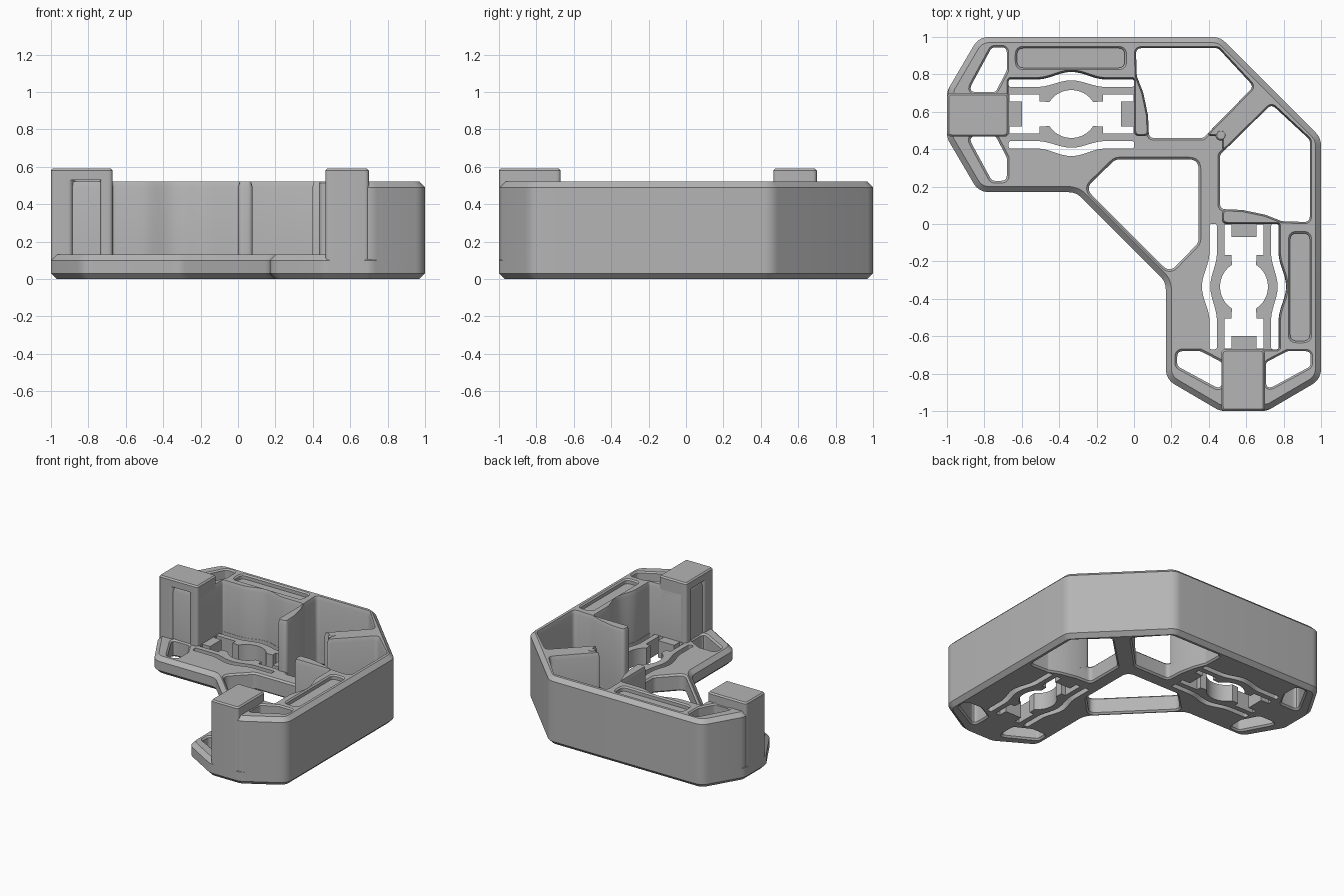
import bpy
import bmesh
import math
from mathutils import Vector

cube = bpy.data.objects.get("Cube")
if cube:
    bpy.data.objects.remove(cube)

grey = bpy.data.materials.new("plain grey")
grey.use_nodes = True
colour = (0.46, 0.46, 0.46, 1)
grey.diffuse_color = colour
grey.node_tree.nodes["Principled BSDF"].inputs["Base Color"].default_value = colour

MID = 0.588          # centre line of an arm
BAY = (-0.67, 0.0)   # ends of the bay along the arm
CENTRE = sum(BAY) / 2
parts = []


def even(p):
    return 1.0


def rim_weight(p):
    """Full rounding on the outer rim, slight rounding on inner edges."""
    return 1.0 if max(abs(p[0]), abs(p[1])) > 0.945 or p[0] + p[1] > 1.4 else 0.3


def rounded(points, r, weight=even, steps=6):
    """Counter-clockwise loop with filleted corners."""
    pts = [Vector(p) for p in points]
    if sum(pts[i - 1].cross(p) for i, p in enumerate(pts)) < 0:
        pts.reverse()
    if not r:
        return pts
    out = []
    for i, p in enumerate(pts):
        a, b = pts[i - 1] - p, pts[(i + 1) % len(pts)] - p
        turn = math.pi - a.angle(b)
        if turn < 0.2:
            out.append(p)
            continue
        reach = min(r * weight(p) * math.tan(turn / 2), a.length * 0.45, b.length * 0.45)
        s, e = p + a.normalized() * reach, p + b.normalized() * reach
        for k in range(steps + 1):
            t = k / steps
            out.append(s * (1 - t) ** 2 + p * (2 * t * (1 - t)) + e * t * t)
    return out


def offset(loop, d, weight):
    """Grow (d > 0) or shrink a loop."""
    out = []
    for i, p in enumerate(loop):
        u = (p - loop[i - 1]).normalized()
        v = (loop[(i + 1) % len(loop)] - p).normalized()
        n = Vector((u.y + v.y, -u.x - v.x)).normalized()
        out.append(p + n * (d * weight(p) / max(0.5, n.dot(Vector((u.y, -u.x))))))
    return out


def solid(name, outline, levels, r=0.0, holes=(), weight=even):
    """Prism through (height, offset) levels; holes are (points, radius, levels)."""
    bm = bmesh.new()
    bottom, top = [], []
    for points, radius, steps, w in [(outline, r, levels, weight)] + [(*h, even) for h in holes]:
        loop = rounded(points, radius, w)
        rings = [[bm.verts.new((p.x, p.y, z)) for p in offset(loop, d, w)] for z, d in steps]
        for low, high in zip(rings, rings[1:]):
            for i in range(len(low)):
                bm.faces.new((low[i - 1], low[i], high[i], high[i - 1]))
        for ring, edges in ((rings[0], bottom), (rings[-1], top)):
            edges += [bm.edges.get((ring[i - 1], ring[i])) for i in range(len(ring))]
    for edges in (bottom, top):
        bmesh.ops.triangle_fill(bm, use_beauty=True, use_dissolve=False, edges=edges, normal=(0, 0, 1))
    bmesh.ops.recalc_face_normals(bm, faces=bm.faces)
    mesh = bpy.data.meshes.new(name)
    bm.to_mesh(mesh)
    bm.free()
    mesh.materials.append(grey)
    ob = bpy.data.objects.new(name, mesh)
    bpy.context.collection.objects.link(ob)
    parts.append(ob)


def swap(points):
    """The same polygon on the other arm."""
    return [(y, x) for x, y in reversed(points)]


def flip(points):
    """Reflect a polygon across the arm's centre line."""
    return [(x, 2 * MID - y) for x, y in reversed(points)]


def on_both(points, r, levels):
    return [(points, r, levels), (swap(points), r, levels)]


def swell(h, a, n=24):
    """Line along the bay at height h that bulges by a in the middle."""
    line = []
    for k in range(n + 1):
        x = BAY[0] + (BAY[1] - BAY[0]) * k / n
        u = min(1, abs(x - CENTRE) / 0.18)
        line.append((x, MID + h + a * 0.5 * (1 + math.cos(math.pi * u))))
    return line


# Shared outlines
half = [(-0.31, 0.17), (-0.83, 0.17), (-1.0, 0.46), (-1.0, 0.71), (-0.83, 1.0), (0.46, 1.0)]
window = [(0.08, 0.46), (0.075, 0.58), (0.05, 0.70), (0.015, 0.79), (0.01, 0.94),
          (0.45, 0.94), (0.64, 0.735), (0.37, 0.46)]
end_hole = [(-0.89, 0.705), (-0.76, 0.945), (-0.68, 0.945), (-0.68, 0.82), (-0.74, 0.705)]
centre_hole = [(-0.26, 0.19), (-0.10, 0.345), (0.345, 0.345), (0.345, -0.10), (0.19, -0.26)]

# Bay opening: round seat, gripping steps and end tongues, one quarter mirrored
quarter = [(BAY[1] - 0.07, MID + 0.068), (BAY[1] - 0.004, MID + 0.068),
           (BAY[1] - 0.004, MID + 0.105), (CENTRE + 0.17, MID + 0.105), (CENTRE + 0.17, MID + 0.068)]
for k in range(8):
    ang = math.radians(30 + 55 * k / 7)
    quarter.append((CENTRE + 0.135 * math.cos(ang), MID + 0.128 * math.sin(ang)))
side = quarter + [(2 * CENTRE - x, y) for x, y in reversed(quarter)]
opening = side + flip(side)

# Low base plate with chamfered rim, lightening holes and spring slots
hole_steps = [(0, 0.012), (0.012, 0), (0.118, 0), (0.13, 0.012)]
straight = [(0, 0), (0.13, 0)]
slot = swell(0.145, 0.035) + swell(0.185, 0.04)[::-1]
plate_holes = [(centre_hole, 0.05, hole_steps)]
for shape in (window, end_hole, flip(end_hole)):
    plate_holes += on_both(shape, 0.03, hole_steps)
for shape in (slot, flip(slot)):
    plate_holes += on_both(shape, 0.015, straight)
plate_holes += on_both(opening, 0, straight)
solid("base_plate", half + swap(half), [(0, -0.03), (0.03, 0), (0.10, 0), (0.13, -0.03)], 0.1, plate_holes)

# Tall wall along the back, with dividers and a diagonal spoke
path = ([(0.47, 0.47), (0.38, 0.47)] + window[-2:0:-1] + [(0.08, 0.47), (0.0, 0.47)]
        + swell(0.187, 0.04)[::-1] + [(BAY[0], 0.48), (-0.95, 0.48)] + half[3:])
pocket = [(-0.625, 0.835), (-0.05, 0.835), (-0.05, 0.94), (-0.625, 0.94)]
wall_steps = [(0.09, 0), (0.51, 0), (0.52, 0.01)]
solid("tall_wall", path + swap(path)[:-1], [(0.09, 0), (0.49, 0), (0.52, -0.03)], 0.1,
      on_both(end_hole, 0.03, wall_steps) + on_both(pocket, 0.035, wall_steps), rim_weight)

# Small round knuckle at the inner end of the spoke
knuckle = [(0.465 + 0.03 * math.cos(math.tau * k / 20), 0.475 + 0.03 * math.sin(math.tau * k / 20))
           for k in range(20)]
solid("spoke_knuckle", knuckle, [(0.10, 0), (0.512, 0), (0.522, -0.008)])

# End posts with a scooped inner side, and the floors of the rim pockets
block = [(-1.0, 0.467), (BAY[0], 0.467), (BAY[0], 0.70), (-1.0, 0.70)]
scoop = [(-0.895, 0.467), (-0.87, 0.505), (-0.735, 0.505), (-0.735, 0.467)]
for arm, place in (("left", list), ("front", swap)):
    solid(arm + "_post_shaft", place(block[:1] + scoop + block[1:]), [(0.04, 0), (0.54, 0)], 0.025)
    solid(arm + "_post_cap", place(block), [(0.53, 0), (0.58, 0), (0.59, -0.01)], 0.025)
    solid(arm + "_pocket_floor", place(pocket), [(0.44, 0.01), (0.485, 0.01)])

# Smooth fillets, sharp edges
for ob in bpy.context.selected_objects:
    ob.select_set(False)
for ob in parts:
    ob.select_set(True)
    bpy.context.view_layer.objects.active = ob
bpy.ops.object.shade_smooth_by_angle(angle=math.radians(30))
